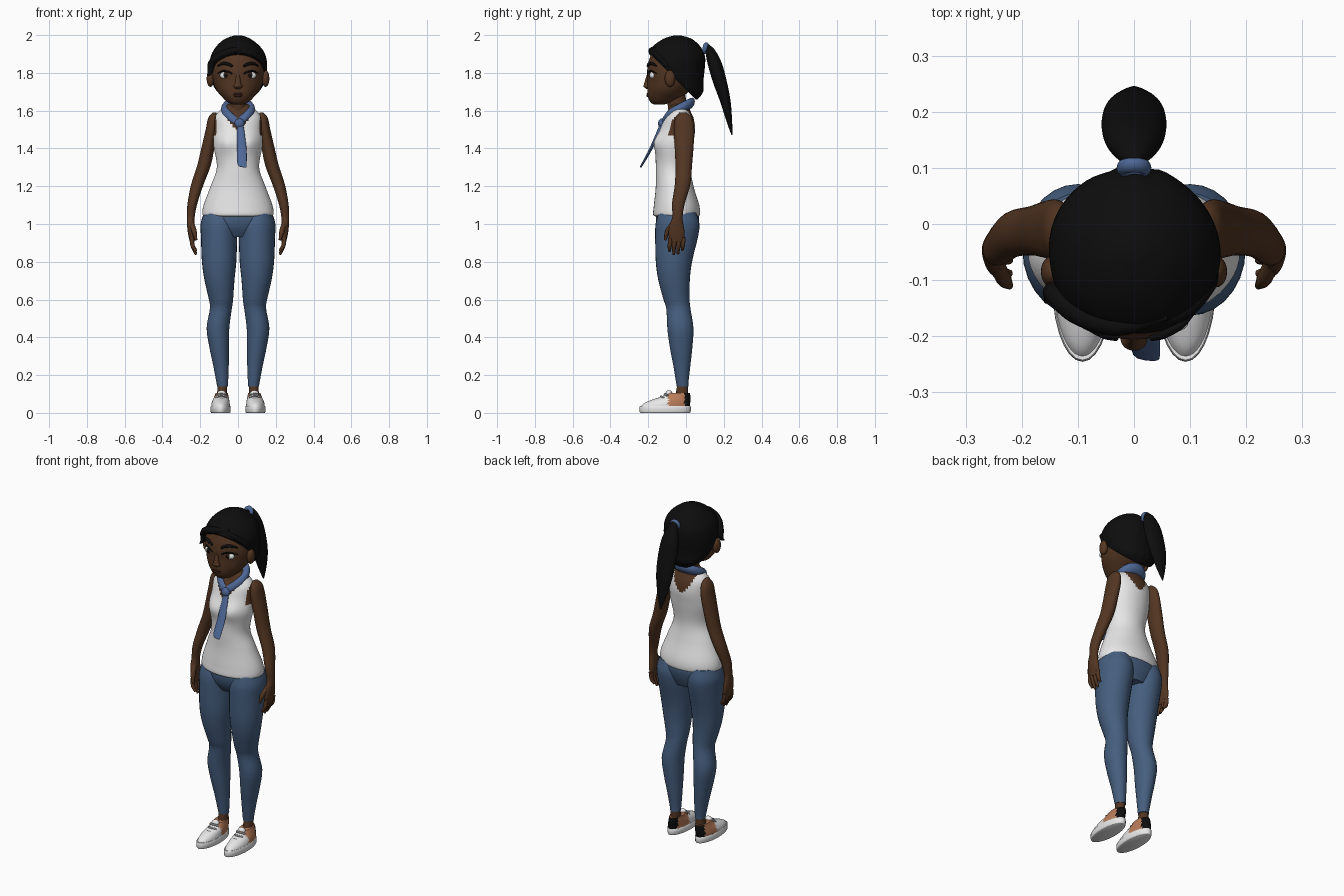
import bpy, bmesh, math
from mathutils import Vector

cube = bpy.data.objects.get("Cube")
if cube:
    bpy.data.objects.remove(cube, do_unlink=True)


def material(name, *rgb):
    mat = bpy.data.materials.new(name)
    mat.use_nodes = True
    mat.diffuse_color = (*rgb, 1)
    shader = mat.node_tree.nodes["Principled BSDF"]
    shader.inputs["Base Color"].default_value = (*rgb, 1)
    shader.inputs["Roughness"].default_value = .8
    return mat


SKIN = material("dark skin", .085, .036, .016)
DENIM = material("blue denim", .06, .112, .21)
WHITE = material("white cloth", .8, .8, .8)
HAIR = material("black hair", .004, .004, .004)
SCARF = material("scarf blue", .075, .135, .3)
PEACH = material("peach canvas", .48, .2, .1)
GREY = material("lace grey", .25, .25, .25)
LIPS = material("lip brown", .06, .02, .012)
IRIS = material("iris brown", .03, .015, .01)


def finish(bm, name, mats, rule=None):
    """Turn a bmesh into a smooth object; rule picks the material of a face."""
    bmesh.ops.recalc_face_normals(bm, faces=bm.faces[:])
    if rule:
        for face in bm.faces:
            face.material_index = rule(face.calc_center_median())
    mesh = bpy.data.meshes.new(name)
    bm.to_mesh(mesh)
    bm.free()
    obj = bpy.data.objects.new(name, mesh)
    bpy.context.collection.objects.link(obj)
    for mat in mats:
        mesh.materials.append(mat)
    shade(obj)
    return obj


def shade(obj):
    bpy.ops.object.select_all(action='DESELECT')
    obj.select_set(True)
    bpy.context.view_layer.objects.active = obj
    bpy.ops.object.shade_smooth_by_angle(angle=math.radians(50))


def blend(a, b, c, d, t):
    return b + t / 2 * (c - a + t * (2 * a - 5 * b + 4 * c - d + t * (3 * (b - c) + d - a)))


def loft(name, rings, mats, side=1, sides=28, steps=4, warp=None, rule=None, cut=None):
    """Skin smooth level ellipses given as (x, y, z, x radius, y radius)."""
    ends = [rings[0], *rings, rings[-1]]
    rows = [[blend(*v, k / steps) for v in zip(*ends[i:i + 4])]
            for i in range(len(rings) - 1) for k in range(steps)] + [rings[-1]]
    bm = bmesh.new()
    loops = []
    for x, y, z, rx, ry in rows:
        angles = [math.tau * i / sides for i in range(sides)]
        loops.append([bm.verts.new((side * x + rx * math.cos(a), y + ry * math.sin(a), z))
                      for a in angles])
    for low, high in zip(loops, loops[1:]):
        for i in range(sides):
            j = (i + 1) % sides
            bm.faces.new((low[i], low[j], high[j], high[i]))
    bm.faces.new(loops[0])
    bm.faces.new(loops[-1])
    if warp:
        for v in bm.verts:
            warp(v.co)
    if cut:
        geom = bm.verts[:] + bm.edges[:] + bm.faces[:]
        res = bmesh.ops.bisect_plane(bm, geom=geom, plane_co=cut[0], plane_no=cut[1],
                                     clear_inner=True)
        edges = [e for e in res["geom_cut"] if isinstance(e, bmesh.types.BMEdge)]
        bmesh.ops.edgeloop_fill(bm, edges=edges)
    return finish(bm, name, mats, rule)


def ball(name, centre, size, mat):
    bm = bmesh.new()
    bmesh.ops.create_uvsphere(bm, u_segments=20, v_segments=12, radius=1)
    for v in bm.verts:
        v.co = Vector(centre) + v.co * Vector(size)
    return finish(bm, name, [mat])


def tube(name, points, radius, mat, taper=(1,)):
    """Round tube through points, tapered along its length."""
    curve = bpy.data.curves.new(name, 'CURVE')
    curve.dimensions = '3D'
    curve.bevel_depth, curve.bevel_resolution = radius, 3
    curve.use_fill_caps, curve.resolution_u = True, 6
    spline = curve.splines.new('BEZIER')
    spline.bezier_points.add(len(points) - 1)
    for i, (bp, co) in enumerate(zip(spline.bezier_points, points)):
        bp.co, bp.radius = co, taper[min(i, len(taper) - 1)]
        bp.handle_left_type = bp.handle_right_type = 'AUTO'
    obj = bpy.data.objects.new(name, curve)
    bpy.context.collection.objects.link(obj)
    curve.materials.append(mat)
    bpy.ops.object.select_all(action='DESELECT')
    obj.select_set(True)
    bpy.context.view_layer.objects.active = obj
    bpy.ops.object.convert(target='MESH')
    shade(bpy.context.object)


def ring(name, centre, radii, thick, mat, warp):
    """Torus lying flat, then bent by warp."""
    bpy.ops.mesh.primitive_torus_add(major_radius=1, minor_radius=thick, location=centre,
                                     major_segments=40, minor_segments=12)
    obj = bpy.context.object
    obj.name = name
    for v in obj.data.vertices:
        grow = math.hypot(v.co.x, v.co.y)
        unit = Vector((v.co.x, v.co.y)) / grow
        spread = grow - 1
        v.co.x, v.co.y = unit.x * (radii[0] + spread), unit.y * (radii[1] + spread)
        warp(v.co)
    obj.data.materials.append(mat)
    shade(obj)


# Torso with sleeveless top
def bust(co):
    for x in (-.062, .062):
        d = ((co.x - x) / .05) ** 2 + ((co.z - 1.43) / .05) ** 2
        if co.y < -.06:
            co.y -= .022 * math.exp(-d)


def top_rule(c):
    scoop = c.z > 1.5 + 20 * c.x ** 2
    armhole = abs(c.x) > .116 and c.z > 1.47
    return int(scoop or armhole or c.z > 1.608)


loft("tank_top", [(0, -.05, 1.04, .17, .11), (0, -.05, 1.05, .188, .124),
                  (0, -.05, 1.1, .182, .12), (0, -.06, 1.2, .145, .1),
                  (0, -.068, 1.3, .112, .092), (0, -.06, 1.42, .13, .098),
                  (0, -.045, 1.5, .126, .093), (0, -.038, 1.56, .124, .078),
                  (0, -.035, 1.6, .098, .058), (0, -.035, 1.635, .05, .05)],
     [WHITE, SKIN], sides=56, steps=7, warp=bust, rule=top_rule)
loft("neck", [(0, -.04, 1.56, .055, .055), (0, -.045, 1.62, .045, .05),
              (0, -.06, 1.7, .05, .055)], [SKIN])

# Trousers seat
loft("trouser_seat", [(0, -.04, .93, .1, .08), (0, -.045, .98, .17, .105),
                      (0, -.045, 1.03, .19, .115), (0, -.045, 1.07, .17, .11)], [DENIM])


# Scarf: collar, knot and hanging tail
def drape(co):
    co.z = co.z * 1.25 + .5 * co.y - (.035 * max(0, 1 - abs(co.x) / .06) if co.y < 0 else 0)


ring("scarf_collar", (0, -.042, 1.605), (.068, .066), .023, SCARF, drape)
ball("scarf_knot", (.008, -.128, 1.532), (.026, .02, .027), SCARF)
loft("scarf_tail", [(.035, -.24, 1.3, .01, .004), (.022, -.232, 1.315, .024, .006),
                    (.02, -.185, 1.4, .025, .009), (.012, -.128, 1.53, .016, .01)], [SCARF])

# Head
loft("head", [(0, -.145, 1.632, .025, .025), (0, -.13, 1.645, .055, .058),
              (0, -.113, 1.67, .082, .088), (0, -.09, 1.71, .115, .115),
              (0, -.07, 1.76, .134, .134), (0, -.065, 1.81, .141, .141),
              (0, -.06, 1.87, .137, .135), (0, -.055, 1.93, .1, .11),
              (0, -.05, 1.97, .03, .03)], [SKIN], sides=40)
loft("nose", [(0, -.203, 1.715, .012, .006), (0, -.205, 1.728, .024, .02),
              (0, -.204, 1.742, .017, .018), (0, -.198, 1.79, .009, .01)], [SKIN])
ball("upper_lip", (0, -.193, 1.689, ), (.03, .016, .007), LIPS)
ball("lower_lip", (0, -.193, 1.679), (.026, .017, .008), LIPS)


# Hair cap, swept fringe, ponytail and tie
def strands(co):
    wave = 1 + .012 * math.sin(14 * math.atan2(co.x, .17 - co.y))
    co.x *= wave
    co.y = (co.y + .05) * wave - .05


loft("hair_cap", [(0, .03, 1.66, .05, .03), (0, .015, 1.7, .11, .075),
                  (0, -.03, 1.76, .142, .122), (0, -.05, 1.83, .153, .15),
                  (0, -.05, 1.89, .145, .15), (0, -.05, 1.94, .116, .125),
                  (0, -.045, 1.98, .068, .075), (0, -.045, 1.998, .02, .02)],
     [HAIR], sides=64, warp=strands, cut=((0, 0, 1.71), (0, 1, 1)))
tube("fringe_sweep", [(.06, -.165, 1.93), (-.03, -.18, 1.915), (-.105, -.155, 1.885),
                      (-.14, -.125, 1.845), (-.15, -.125, 1.8), (-.158, -.14, 1.785)],
     .022, HAIR, (.3, .9, 1, .95, .6, .1))
tube("fringe_side", [(.0, -.175, 1.93), (.08, -.16, 1.9), (.13, -.11, 1.85), (.145, -.07, 1.79)],
     .016, HAIR, (.3, 1, 1, .4))
loft("ponytail", [(0, .243, 1.472, .003, .003), (0, .228, 1.55, .028, .016),
                  (0, .208, 1.65, .05, .028), (0, .18, 1.75, .058, .037),
                  (0, .152, 1.85, .052, .038), (0, .128, 1.92, .03, .026),
                  (0, .112, 1.95, .01, .01)], [HAIR])


def stand_up(co):
    co.y, co.z = co.z * 1.2 + .25 * co.y, co.y


ring("hair_tie", (0, .1, 1.93), (.02, .02), .011, SCARF, stand_up)


def on_face(x, lift=0):
    return -.065 - math.sqrt(.141 ** 2 - x * x) - lift


# Paired parts
for s, label in ((1, "left_"), (-1, "right_")):
    # Face details
    ball(label + "ear", (s * .146, -.085, 1.77), (.02, .028, .044), SKIN)
    ball(label + "eye", (s * .066, -.176, 1.787), (.031, .017, .02), WHITE)
    ball(label + "iris", (s * .064, -.187, 1.788), (.015, .009, .016), IRIS)
    ball(label + "pupil", (s * .064, -.193, 1.788), (.007, .005, .008), HAIR)
    for part, height, rise, thick in (("lash", 1.795, .014, .005), ("brow", 1.835, .014, .009)):
        xs = (.03, .052, .082, .108)
        arch = (0, .8, 1, .1)
        tube(label + part, [(s * x, on_face(x), height + rise * a) for x, a in zip(xs, arch)],
             thick, HAIR, (.7, 1, .9, .4))

    # Arm, hand, fingers and thumb
    loft(label + "arm", [(.243, -.048, .905, .012, .036), (.247, -.05, .95, .018, .043),
                         (.25, -.05, 1, .02, .036), (.25, -.045, 1.04, .021, .027),
                         (.241, -.04, 1.11, .026, .034), (.215, -.018, 1.21, .033, .041),
                         (.18, -.012, 1.31, .036, .044), (.158, -.01, 1.41, .034, .05),
                         (.14, -.01, 1.5, .031, .054), (.132, -.012, 1.56, .026, .045),
                         (.125, -.015, 1.59, .01, .02)], [SKIN], side=s)
    for i, finger in enumerate(("index", "middle", "ring", "little")):
        y = -.082 + .023 * i
        tip = (.855, .838, .842, .862)[i]
        tube(label + finger + "_finger", [(s * .245, y, .93), (s * .24, y - .004, .885),
                                          (s * .222, y - .006, tip)], .0115, SKIN, (1, 1, .6))
    tube(label + "thumb", [(s * .245, -.07, 1), (s * .232, -.098, .96), (s * .222, -.11, .915)],
         .014, SKIN, (1, 1, .5))

    # Trouser leg and ankle
    loft(label + "trouser_leg", [(.082, -.018, .14, .029, .031), (.084, -.02, .17, .032, .034),
                                 (.09, -.022, .25, .041, .045), (.1, -.026, .35, .052, .06),
                                 (.106, -.03, .45, .06, .069), (.091, -.04, .55, .058, .064),
                                 (.09, -.05, .6, .064, .069), (.098, -.063, .7, .079, .083),
                                 (.1, -.064, .8, .091, .096), (.1, -.05, .93, .096, .113),
                                 (.1, -.045, 1, .098, .116), (.1, -.045, 1.06, .08, .1)],
         [DENIM], side=s)
    loft(label + "ankle", [(.084, -.025, .07, .028, .035), (.083, -.018, .15, .025, .028)],
         [SKIN], side=s)

    # Shoe with sole, coloured panels, tongue and laces
    loft(label + "shoe_sole", [(.092, -.11, 0, .049, .13), (.092, -.11, .006, .053, .135),
                               (.092, -.11, .034, .053, .135), (.092, -.11, .037, .048, .13)],
         [WHITE], side=s, steps=2)
    loft(label + "shoe_upper", [(.092, -.11, .03, .05, .131), (.092, -.1, .05, .048, .122),
                                (.09, -.08, .068, .044, .104), (.088, -.055, .085, .038, .079),
                                (.086, -.04, .105, .033, .06)],
         [WHITE, PEACH, HAIR], side=s, sides=48,
         rule=lambda c: 2 if c.y > -.008 else int(c.y > -.095 and c.z > .036))
    ball(label + "shoe_tongue", (s * .087, -.09, .102), (.023, .018, .018), WHITE)
    for y, z in ((-.155, .073), (-.132, .086), (-.112, .099)):
        tube(label + "shoe_lace", [(s * .06, y + .015, z - .008), (s * .088, y, z),
                                   (s * .116, y + .015, z - .008)], .006, GREY)
